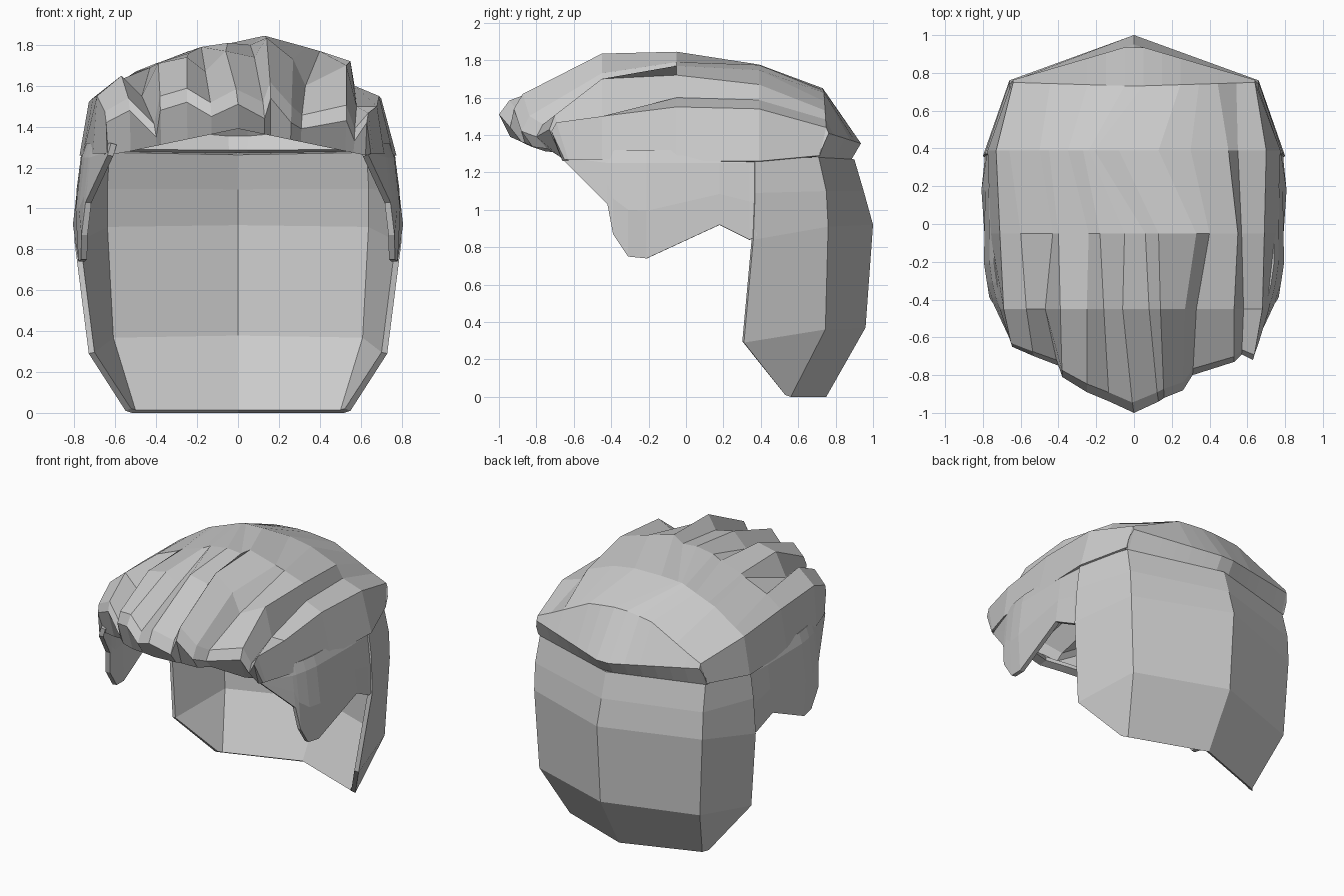
import bpy, bmesh
from mathutils import Vector

if "Cube" in bpy.data.objects:
    bpy.data.objects.remove(bpy.data.objects["Cube"])


def sheet(name, rows, thick):
    """Skin a grid of points, face it outward and thicken it inward."""
    bm = bmesh.new()
    grid = [[bm.verts.new(p) for p in row] for row in rows]
    for a, b in zip(grid, grid[1:]):
        for i in range(len(a) - 1):
            bm.faces.new((a[i], a[i + 1], b[i + 1], b[i]))
    bmesh.ops.remove_doubles(bm, verts=bm.verts[:], dist=0.001)
    bmesh.ops.recalc_face_normals(bm, faces=bm.faces[:])
    mid = Vector((0, 0, 0.9))
    if sum(f.normal.dot(f.calc_center_median() - mid) * f.calc_area() for f in bm.faces) < 0:
        bmesh.ops.reverse_faces(bm, faces=bm.faces[:])
    me = bpy.data.meshes.new(name)
    bm.to_mesh(me)
    bm.free()
    ob = bpy.data.objects.new(name, me)
    bpy.context.collection.objects.link(ob)
    mod = ob.modifiers.new("thickness", 'SOLIDIFY')
    mod.thickness = thick
    mod.offset = -1
    return ob


def interp(table, v):
    for (a, fa), (b, fb) in zip(table, table[1:]):
        if v <= b:
            return fa + (fb - fa) * max(0, (v - a) / (b - a))
    return table[-1][1]


# Back curtain: edge, corner and centre of each row, mirrored across x
half = [
    ((.55, .53, .01), (.52, .56, 0), (0, .75, 0)),
    ((.73, .31, .29), (.63, .745, .36), (0, .96, .37)),
    ((.80, .36, .84), (.66, .76, .91), (0, 1.0, .92)),
    ((.79, .37, 1.09), (.66, .75, 1.10), (0, .95, 1.10)),
    ((.765, .37, 1.28), (.65, .71, 1.28), (0, .90, 1.27)),
]
sheet("back_hair", [list(r) + [(-x, y, z) for x, y, z in r[1::-1]] for r in half], 0.03)

# Side panels with sideburns: (y, lower edge z, half width)
side = [(-.65, 1.26, .675), (-.42, 1.03, .76), (-.39, .87, .77), (-.31, .75, .79),
        (-.21, .74, .805), (.18, .92, .81), (.34, .84, .80), (.38, .86, .80)]
taper = [(.74, .97), (.9, 1.0), (1.25, .95), (1.32, .92)]
for s, name in ((-1, "side_hair_right"), (1, "side_hair_left")):
    rows = []
    for k in range(4):
        row = []
        for y, low, w in side:
            top = 1.25 if low < 1.2 else 1.28
            z = (low, low + (top - low) * .5, top, 1.32)[k]
            row.append((s * w * interp(taper, z), y, z))
        rows.append(row)
    sheet(name, rows, 0.03)

# Top cap: crests and valleys of the locks across the crown
crown = [(-.76, 1.26), (-.71, 1.54), (-.60, 1.62), (-.43, 1.69), (-.40, 1.71), (-.24, 1.76),
         (-.18, 1.79), (-.05, 1.81), (.06, 1.80), (.13, 1.845), (.33, 1.79), (.40, 1.77),
         (.55, 1.72), (.57, 1.60), (.69, 1.55), (.76, 1.26)]
brow = [(-.71, 1.27), (-.69, 1.55), (-.57, 1.65), (-.47, 1.55), (-.39, 1.71), (-.25, 1.74),
        (-.16, 1.67), (-.06, 1.77), (.08, 1.74), (.14, 1.835), (.27, 1.73), (.33, 1.60),
        (.53, 1.70), (.58, 1.50), (.68, 1.50), (.715, 1.27)]
tips = [(-.64, -.64, 1.27), (-.645, -.65, 1.42), (-.53, -.70, 1.48), (-.40, -.75, 1.35),
        (-.38, -.81, 1.48), (-.25, -.89, 1.52), (-.13, -.94, 1.45), (0, -1.0, 1.51),
        (.13, -.94, 1.44), (.16, -.92, 1.54), (.26, -.88, 1.42), (.31, -.80, 1.39),
        (.53, -.73, 1.43), (.57, -.69, 1.33), (.63, -.72, 1.42), (.65, -.65, 1.27)]
# where each lock starts behind the crown: creases run slantwise and bunch up
roots = [-.775, -.73, -.66, -.50, -.45, -.35, -.27, -.24, -.21, -.08, .13, .30, .50, .55, .70, .775]
rear_z = [(0, 1.78), (.24, 1.77), (.5, 1.67), (.73, 1.52)]
nape_z = [(0, 1.655), (.24, 1.63), (.63, 1.44)]
last = len(crown) - 1
ledge, rim, nape, rear, front, hairline, under = [], [], [], [], [], [], []
for i, ((bx, bz), (tx, ty, tz), rx) in enumerate(zip(brow, tips, roots)):
    end = i in (0, last)
    # back ledge and rounded rear of the crown
    x = -.66 if i == 0 else .66 if end else -.64 + 1.28 * (i - 1) / (last - 2)
    u = abs(x) / .65
    ledge.append((x, .90 - .19 * u, 1.27 + .01 * u))
    rim.append((x, .95 - .19 * u - .02 * end, 1.35 + .06 * u - .06 * end))
    nape.append((x, .715, 1.29) if end else (x, .73 + .02 * u, interp(nape_z, abs(x))))
    rear.append((rx, .39, 1.26 if end else interp(rear_z, abs(rx)) - (.05 if i == 13 else 0)))
    # rounded noses of the locks and the hairline below them
    front.append((bx + (tx - bx) * .85, -.45 + (ty + .45) * .9,
                  tz if end else bz + (tz - bz) * .85 + .035))
    low = 1.39 - .13 * min(1, abs(tx) / .63)
    hairline.append((tx * .99, ty + .06, min(tz - .01, low)))
    under.append((tx * .96, ty + .12, min(tz, low) + .01))
sheet("top_hair", [ledge, rim, nape, rear,
                   [(x, -.05, z) for x, z in crown],
                   [(x, -.45, z) for x, z in brow],
                   front, tips, hairline, under], 0.03)
